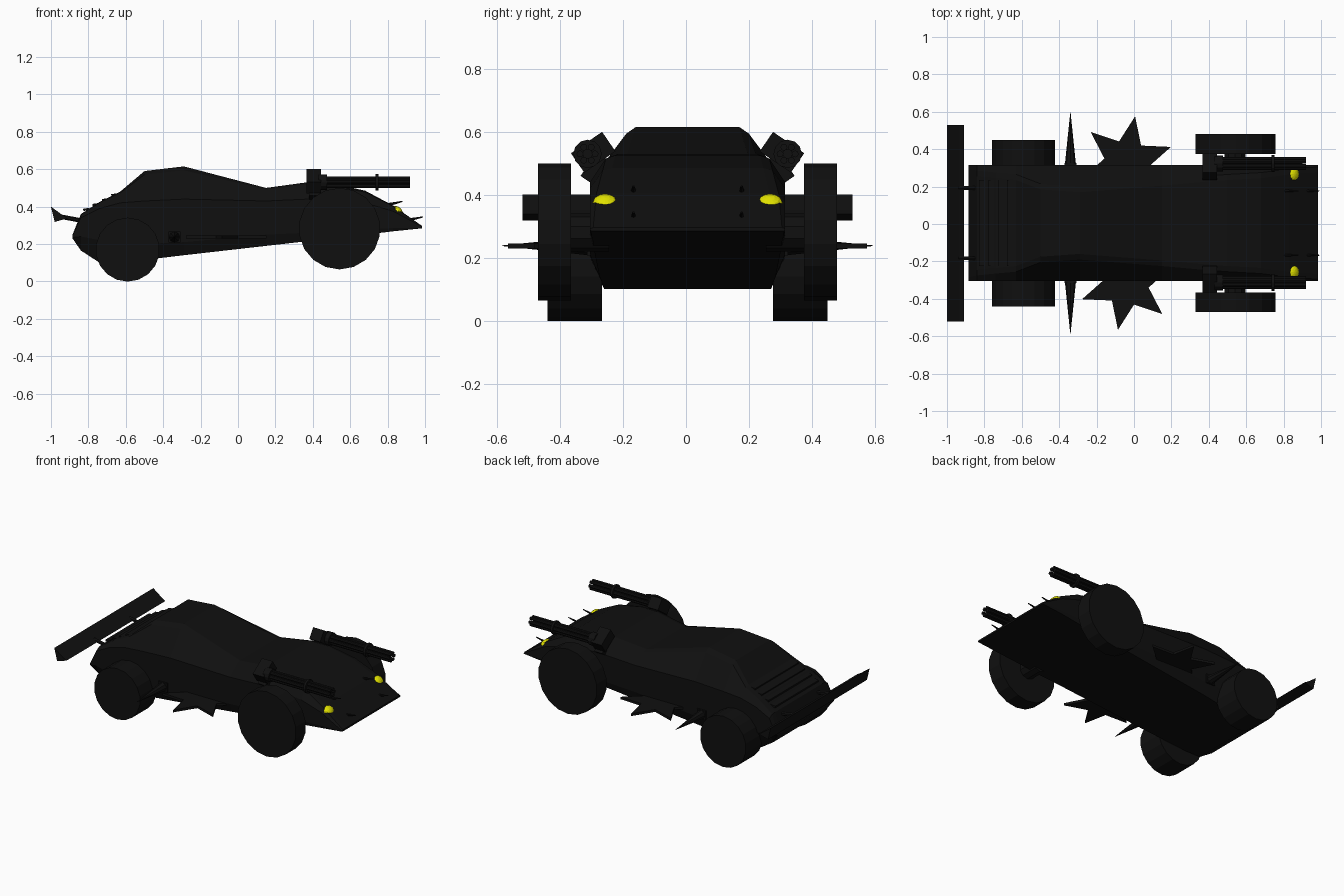
import bpy, bmesh, math
from mathutils import Vector, Matrix

if "Cube" in bpy.data.objects:
    bpy.data.objects.remove(bpy.data.objects["Cube"])

C = 0.005  # y of the car's centre line


def material(name, rgb):
    m = bpy.data.materials.new(name)
    m.diffuse_color = (*rgb, 1)
    m.use_nodes = True
    m.node_tree.nodes["Principled BSDF"].inputs["Base Color"].default_value = m.diffuse_color
    return m


BLACK = material("black_paint", (0.005, 0.005, 0.005))
YELLOW = material("lamp_yellow", (0.75, 0.75, 0.0))


def finish(name, bm, mat=BLACK):
    bmesh.ops.recalc_face_normals(bm, faces=bm.faces)
    me = bpy.data.meshes.new(name)
    bm.to_mesh(me)
    bm.free()
    me.materials.append(mat)
    ob = bpy.data.objects.new(name, me)
    bpy.context.collection.objects.link(ob)
    return ob


def rod(name, a, b, r1, r2, sides, bm=None):
    """Cylinder or cone from a to b; adds to bm when one is given."""
    a, b = Vector(a), Vector(b)
    own = bm is None
    bm = bmesh.new() if own else bm
    d = b - a
    mat = Matrix.Translation((a + b) / 2) @ d.to_track_quat('Z', 'Y').to_matrix().to_4x4()
    bmesh.ops.create_cone(bm, cap_ends=True, segments=sides, radius1=r1, radius2=r2,
                          depth=d.length, matrix=mat)
    if own:
        return finish(name, bm)


def box(name, loc, size, axis='X', angle=0):
    bm = bmesh.new()
    mat = Matrix.Translation(loc) @ Matrix.Rotation(angle, 4, axis) @ Matrix.Diagonal((*size, 1))
    bmesh.ops.create_cube(bm, size=1, matrix=mat)
    return finish(name, bm)


def prism(name, pts, offset):
    """Extrude a closed 3D outline by an offset vector."""
    bm = bmesh.new()
    f = bm.faces.new([bm.verts.new(p) for p in pts])
    g = bmesh.ops.extrude_face_region(bm, geom=[f])
    bmesh.ops.translate(bm, vec=offset, verts=[v for v in g['geom'] if isinstance(v, bmesh.types.BMVert)])
    return finish(name, bm)


# Body shell: x, bottom z, waist z, shoulder z, top z, bottom half width, top half width
stations = [
    (-0.885, 0.23, 0.235, 0.245, 0.25, 0.29, 0.26),
    (-0.84, 0.165, 0.24, 0.34, 0.36, 0.27, 0.25),
    (-0.74, 0.10, 0.22, 0.39, 0.425, 0.265, 0.24),
    (-0.63, 0.10, 0.20, 0.42, 0.48, 0.265, 0.23),
    (-0.50, 0.115, 0.20, 0.43, 0.59, 0.27, 0.18),
    (-0.29, 0.14, 0.21, 0.44, 0.615, 0.28, 0.165),
    (0.15, 0.19, 0.25, 0.43, 0.50, 0.29, 0.20),
    (0.37, 0.215, 0.26, 0.44, 0.53, 0.295, 0.22),
    (0.50, 0.23, 0.27, 0.44, 0.525, 0.30, 0.23),
    (0.68, 0.25, 0.28, 0.42, 0.485, 0.30, 0.24),
    (0.83, 0.268, 0.285, 0.375, 0.405, 0.305, 0.26),
    (0.985, 0.284, 0.287, 0.292, 0.296, 0.305, 0.27)]
bm = bmesh.new()
rings = []
for x, zb, zw, zs, zt, wb, wt in stations:
    half = [(wb, zb), (0.31, zw), (0.31, zs), (wt + 0.03, zt - 0.12 * (zt - zs)), (wt, zt)]
    ring = half + [(-y, z) for y, z in reversed(half)]
    rings.append([bm.verts.new((x, C + y, z)) for y, z in ring])
for a, b in zip(rings, rings[1:]):
    for i in range(len(a)):
        j = (i + 1) % len(a)
        bm.faces.new((a[i], a[j], b[j], b[i]))
bm.faces.new(rings[0])
bm.faces.new(rings[-1])
finish("body", bm)

# Louvres over the rear engine
for i in range(4):
    box("rear_louvre", (-0.81 + 0.05 * i, C, 0.385 + 0.026 * i), (0.035, 0.46, 0.012), 'Y', -0.15)

# Rear wing
prism("rear_wing", [(-1, C - 0.525, 0.4), (-0.935, C - 0.525, 0.352), (-0.91, C - 0.525, 0.338),
                    (-0.98, C - 0.525, 0.318)], (0, 1.05, 0))

for s, side in ((1, "left"), (-1, "right")):
    def P(x, y, z):
        return (x, C + s * y, z)

    # Wheels and axles
    rod(side + "_front_wheel", P(0.543, 0.37, 0.282), P(0.543, 0.475, 0.282), 0.218, 0.218, 18)
    rod(side + "_rear_wheel", P(-0.59, 0.272, 0.17), P(-0.59, 0.445, 0.17), 0.171, 0.171, 18)
    rod(side + "_front_axle", P(0.54, 0.25, 0.28), P(0.54, 0.38, 0.28), 0.06, 0.06, 10)

    # Wing strut
    rod(side + "_wing_strut", P(-0.94, 0.188, 0.345), P(-0.8, 0.188, 0.318), 0.012, 0.012, 6)

    # Side spike with its socket
    box(side + "_spike_socket", P(-0.34, 0.30, 0.237), (0.064, 0.04, 0.06))
    rod(side + "_side_spike", P(-0.34, 0.29, 0.237), P(-0.34, 0.59, 0.238), 0.032, 0.001, 8)

    # Star-shaped saw blade half sunk in the body
    bm_pts = []
    for k in range(12):
        a = math.radians(19.5 + 30 * k) + (0 if s > 0 else math.pi)
        r = 0.252 if k % 2 == 0 else 0.12
        bm_pts.append((-0.04 + r * math.cos(a), C + s * 0.323 + r * math.sin(a), 0.229))
    prism(side + "_saw_blade", bm_pts, (0, 0, 0.016))

    # Headlight
    bm = bmesh.new()
    bmesh.ops.create_uvsphere(bm, u_segments=12, v_segments=8, radius=1,
                              matrix=Matrix.Translation(P(0.852, 0.262, 0.374))
                              @ Matrix.Rotation(0.75, 4, 'Y') @ Matrix.Diagonal((0.034, 0.04, 0.024, 1)))
    finish(side + "_headlight", bm, YELLOW)

    # Small nose spikes
    rod(side + "_nose_spike", P(0.88, 0.172, 0.322), P(0.99, 0.172, 0.345), 0.011, 0.003, 6)
    rod(side + "_hood_spike", P(0.78, 0.172, 0.405), P(0.88, 0.172, 0.428), 0.011, 0.003, 6)

    # Gun housing and bracket
    box(side + "_gun_housing", P(0.405, 0.30, 0.535), (0.08, 0.12, 0.075), 'X', -s * 0.6)
    box(side + "_gun_bracket", P(0.41, 0.29, 0.48), (0.06, 0.06, 0.09), 'X', s * 0.6)

    # Rotary barrels with clamp rings
    gy, gz = 0.318, 0.53
    bm = bmesh.new()
    for k in range(6):
        a = k * math.pi / 3
        y, z = gy + 0.024 * math.cos(a), gz + 0.024 * math.sin(a)
        rod("", P(0.44, y, z), P(0.92, y, z), 0.011, 0.011, 8, bm)
    rod("", P(0.44, gy, gz), P(0.9, gy, gz), 0.016, 0.016, 8, bm)
    for x0, x1, r in ((0.43, 0.475, 0.042), (0.735, 0.75, 0.045)):
        rod("", P(x0, gy, gz), P(x1, gy, gz), r, r, 12, bm)
    finish(side + "_gun_barrels", bm)
